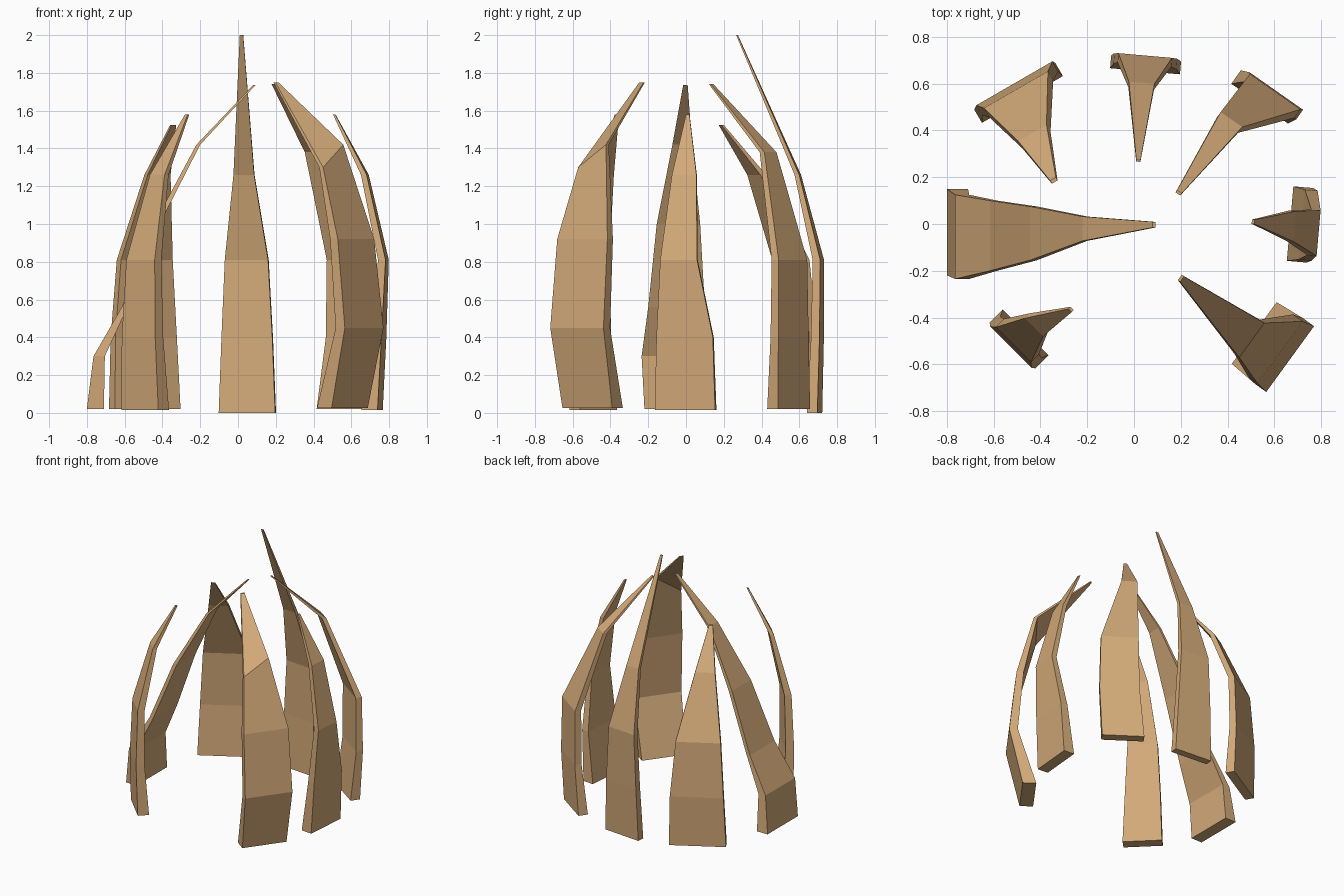
import bpy, bmesh
from math import radians, sin, cos

wood = bpy.data.materials.new("tan_horn")
wood.diffuse_color = (0.65, 0.40, 0.19, 1)


def spike(name, angle, stations):
    """Loft rectangles; station = height, outer radius, sideways offset,
    half width, thickness, optional tilt (height change at each side)."""
    a = radians(angle)
    bm = bmesh.new()
    rings = []
    for z, r, t, w, d, *tilt in stations:
        k = tilt[0] if tilt else 0
        ring = []
        for rr, s in ((r, -1), (r, 1), (r - d, 1), (r - d, -1)):
            tt = t + s * w
            ring.append(bm.verts.new((rr * cos(a) - tt * sin(a),
                                      rr * sin(a) + tt * cos(a), z + s * k)))
        rings.append(ring)
    for lo, hi in zip(rings, rings[1:]):
        for i in range(4):
            j = (i + 1) % 4
            bm.faces.new((lo[i], lo[j], hi[j], hi[i]))
    bm.faces.new(rings[0][::-1])
    bm.faces.new(rings[-1])
    bmesh.ops.recalc_face_normals(bm, faces=bm.faces)
    me = bpy.data.meshes.new(name)
    bm.to_mesh(me)
    bm.free()
    me.materials.append(wood)
    bpy.context.collection.objects.link(bpy.data.objects.new(name, me))


# Ring of seven inward-curving spikes
spike("back_spike", 85, [
    (0.00, 0.71, 0.01, 0.150, 0.055), (0.40, 0.72, 0.012, 0.135, 0.045),
    (0.81, 0.722, 0.015, 0.115, 0.04), (1.26, 0.605, 0.02, 0.055, 0.025),
    (2.00, 0.275, 0.005, 0.009, 0.008)])
spike("back_left_spike", 120, [
    (0.02, 0.765, 0.147, 0.200, 0.065), (0.40, 0.777, 0.142, 0.188, 0.05),
    (0.81, 0.75, 0.15, 0.158, 0.045), (1.26, 0.555, 0.182, 0.070, 0.035),
    (1.525, 0.34, 0.204, 0.014, 0.015)])
spike("left_spike", 180, [
    (0.02, 0.80, 0.035, 0.185, 0.09), (0.30, 0.765, 0.055, 0.180, 0.06),
    (0.56, 0.615, 0.05, 0.150, 0.03), (1.00, 0.445, 0.04, 0.115, 0.03),
    (1.42, 0.22, 0.02, 0.052, 0.02), (1.735, -0.08, 0.003, 0.012, 0.012)])
spike("front_left_spike", 225, [
    (0.015, 0.735, 0.0, 0.138, 0.08), (0.40, 0.745, 0.0, 0.125, 0.06),
    (0.81, 0.73, 0.0, 0.106, 0.05), (1.26, 0.615, 0.01, 0.055, 0.03),
    (1.58, 0.455, 0.068, 0.010, 0.012)])
spike("front_right_spike", -36, [
    (0.025, 0.785, -0.075, 0.163, 0.095), (0.45, 0.88, -0.075, 0.174, 0.06),
    (0.92, 0.828, -0.077, 0.164, 0.05), (1.36, 0.70, -0.106, 0.091, 0.025, 0.06),
    (1.75, 0.305, -0.07, 0.014, 0.012)])
spike("right_spike", -5, [
    (0.015, 0.75, 0.06, 0.160, 0.085), (0.40, 0.77, 0.06, 0.150, 0.055),
    (0.81, 0.79, 0.03, 0.098, 0.04), (1.26, 0.685, 0.05, 0.065, 0.03),
    (1.58, 0.513, 0.054, 0.009, 0.012)])
spike("back_right_spike", 55, [
    (0.02, 0.80, -0.145, 0.148, 0.07), (0.40, 0.815, -0.172, 0.140, 0.05),
    (0.81, 0.81, -0.17, 0.132, 0.045), (1.38, 0.605, -0.085, 0.056, 0.03),
    (1.74, 0.225, -0.08, 0.012, 0.012)])
